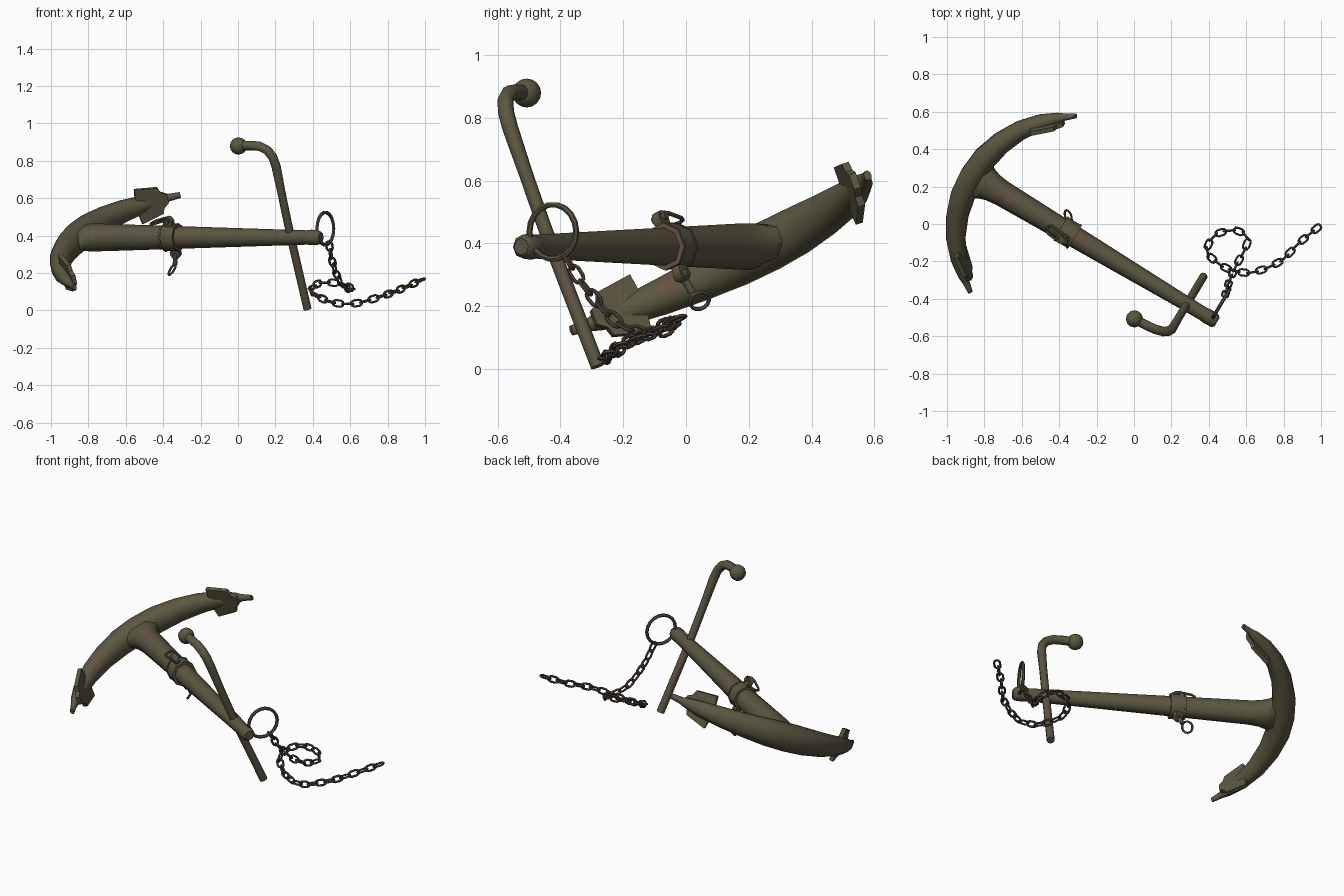
import bpy, bmesh, math
from mathutils import Vector, Matrix

if "Cube" in bpy.data.objects:
    bpy.data.objects.remove(bpy.data.objects["Cube"])

def material(name, rgb):
    m = bpy.data.materials.new(name)
    m.diffuse_color = (*rgb, 1)
    m.use_nodes = True
    m.node_tree.nodes["Principled BSDF"].inputs["Base Color"].default_value = m.diffuse_color
    return m

OLIVE = material("olive_iron", (0.105, 0.095, 0.052))
RUST = material("rust_patch", (0.125, 0.085, 0.056))
CHAIN = material("brown_chain_iron", (0.088, 0.06, 0.047))
RING = material("weathered_ring_iron", (0.095, 0.078, 0.05))

# Anchor frame: x along the arms, y along the shank to the crown, z along the stock
O = Vector((0.283, -0.428, 0.39))
U = Vector((-0.858, 0.514, 0)).normalized()
tilt = math.radians(24.2)
P = Vector((U.y, -U.x, 0))
V = P * math.cos(tilt) + Vector((0, 0, math.sin(tilt)))
N = V.cross(U)

def L(x, y, z):
    return O + V * x + U * y + N * z

def tube(bm, pts, radii, up, sides=8, closed=False):
    """Loft a polygon section along a path; radii are (side, up) pairs."""
    n, rings = len(pts), []
    for i, p in enumerate(pts):
        a = pts[(i - 1) % n] if closed or i else p
        b = pts[(i + 1) % n] if closed or i < n - 1 else p
        t = (b - a).normalized()
        side = t.cross(up).normalized()
        rs, ru = radii[i] if isinstance(radii, list) else (radii, radii)
        k = 1 / math.cos(math.pi / sides) ** 0.5
        rings.append([bm.verts.new(p + side * rs * k * math.cos(w) + up * ru * k * math.sin(w))
                      for w in (2 * math.pi * (j + 0.5) / sides for j in range(sides))])
    for i in range(n if closed else n - 1):
        r, q = rings[i], rings[(i + 1) % n]
        for j in range(sides):
            bm.faces.new((r[j], r[(j + 1) % sides], q[(j + 1) % sides], q[j]))
    if not closed:
        bm.faces.new(rings[0])
        bm.faces.new(rings[-1])

def finish(name, bm, mat, patches=(), smooth=50):
    bmesh.ops.recalc_face_normals(bm, faces=bm.faces)
    # rust spots: faces close to a patch centre
    for f in bm.faces:
        c = f.calc_center_median()
        f.material_index = int(any((c - p).length < r for p, r in patches))
    me = bpy.data.meshes.new(name)
    bm.to_mesh(me)
    bm.free()
    me.materials.append(mat)
    me.materials.append(RUST)
    ob = bpy.data.objects.new(name, me)
    bpy.context.collection.objects.link(ob)
    if smooth:
        bpy.ops.object.select_all(action='DESELECT')
        ob.select_set(True)
        bpy.context.view_layer.objects.active = ob
        bpy.ops.object.shade_smooth_by_angle(angle=math.radians(smooth))

def dense(rows, k):
    """Linear subdivision of rows of numbers."""
    out = [rows[0]]
    for a, b in zip(rows, rows[1:]):
        out += [tuple(x + (y - x) * j / k for x, y in zip(a, b)) for j in range(1, k + 1)]
    return out

def circle(c, normal, r, n):
    a = normal.orthogonal().normalized()
    b = normal.cross(a)
    return [c + (a * math.cos(t) + b * math.sin(t)) * r
            for t in (2 * math.pi * i / n for i in range(n))]

def stadium(c, t, side, length, width, n=4):
    """Chain link centre line: straight sides, round ends."""
    pts, r = [], width / 2
    for s in (1, -1):
        for i in range(n + 1):
            w = -math.pi / 2 + math.pi * i / n
            pts.append(c + t * s * (length / 2 - r + r * math.cos(w)) + side * s * r * math.sin(w))
    return pts

# Shank, tapering to the ring end and flaring into the crown
rows = [(-0.188, 0.026, 0.026), (-0.175, 0.037, 0.037), (-0.13, 0.04, 0.04), (-0.10, 0.036, 0.037),
        (-0.05, 0.037, 0.039), (0.05, 0.039, 0.041)]
rows += dense([(0.05, 0.039, 0.041), (1.15, 0.066, 0.071)], 16)[1:]
rows += [(1.21, 0.074, 0.071), (1.25, 0.09, 0.068), (1.285, 0.115, 0.06), (1.31, 0.13, 0.045)]
bm = bmesh.new()
tube(bm, [L(0, r[0], 0) for r in rows], [r[1:] for r in rows], N)
finish("shank", bm, OLIVE, [(L(0, 1.13, 0.07), 0.055), (L(0.03, 0.62, 0.05), 0.05),
                            (L(0.05, 0.68, -0.01), 0.05), (L(-0.04, 0.62, -0.03), 0.04)])

# Curved arms with pointed bills, drooping slightly at the tips
half = [(0, 1.335, 0.07, 0.08), (0.12, 1.328, 0.066, 0.077), (0.25, 1.295, 0.058, 0.068),
        (0.37, 1.24, 0.05, 0.058), (0.47, 1.168, 0.041, 0.046), (0.54, 1.1, 0.028, 0.03),
        (0.565, 1.072, 0.018, 0.02), (0.603, 1.025, 0.012, 0.016)]
full = [(-r[0], *r[1:]) for r in reversed(half[1:])] + half
full = dense(full, 2)
bm = bmesh.new()
tube(bm, [L(r[0], r[1], -0.022 * (r[0] / 0.6) ** 2) for r in full], [r[2:] for r in full], N)
finish("arms", bm, OLIVE, [(L(0.02, 1.33, -0.08), 0.05), (L(-0.3, 1.22, 0.03), 0.045),
                           (L(0.24, 1.3, -0.06), 0.04)])

# Flukes: shield plates on the inner side of each arm
outline = [(-0.085, 0.03), (-0.075, 0.1), (0.05, 0.075), (0.06, 0.045), (0.09, 0.025)]
outline += [(s, -w) for s, w in reversed(outline)]
for s, label in ((1, "upper"), (-1, "lower")):
    bm = bmesh.new()
    loops = []
    for d in (-0.012, 0.012):
        loops.append([bm.verts.new(L(s * (0.473 + 0.66 * a - 0.75 * d), 1.13 - 0.75 * a - 0.66 * d, w - 0.01))
                      for a, w in outline])
    bm.faces.new(loops[0])
    bm.faces.new(loops[1])
    for i in range(len(outline)):
        j = (i + 1) % len(outline)
        bm.faces.new((loops[0][i], loops[0][j], loops[1][j], loops[1][i]))
    finish(label + "_fluke", bm, OLIVE, smooth=0)

# Stock rod with bent top and ball end
path = [(0, 0, -0.418), (0, 0, -0.38), (0, 0, -0.2), (0, 0, -0.05), (0.002, 0, 0.08), (0.008, 0, 0.25),
        (0.015, 0, 0.41), (0.017, 0.008, 0.462), (0.017, 0.032, 0.503), (0.015, 0.075, 0.528),
        (0.011, 0.13, 0.534), (0.007, 0.19, 0.534)]
bm = bmesh.new()
tube(bm, [L(*p) for p in path], [(0.022, 0.022)] * 6 + [(0.025, 0.025)] * 6, V, 10)
finish("stock", bm, OLIVE, [(L(0, 0, -0.12), 0.09)])
bm = bmesh.new()
bmesh.ops.create_uvsphere(bm, u_segments=12, v_segments=8, radius=0.046,
                          matrix=Matrix.Translation(L(0.007, 0.2, 0.533)))
finish("stock_ball", bm, OLIVE)

# Clamp around the shank, with rusty rims
bm = bmesh.new()
tube(bm, [L(0, 0.70, 0), L(0, 0.785, 0)], [(0.068, 0.071)] * 2, N)
finish("clamp_band", bm, OLIVE)
bm = bmesh.new()
for y in (0.698, 0.776):
    tube(bm, [L(0, y, 0), L(0, y + 0.011, 0)], [(0.071, 0.074)] * 2, N)
finish("clamp_rims", bm, RUST)

# Clamp lugs and bolts above and below
for s, label in ((1, "upper"), (-1, "lower")):
    bm = bmesh.new()
    tube(bm, [L(-0.014, 0.74, s * 0.092), L(0.014, 0.74, s * 0.092)], 0.029, N, 10)
    tube(bm, [L(-0.026, 0.74, s * 0.1), L(0.026, 0.74, s * 0.1)], 0.013, N, 8)
    finish(label + "_clamp_lug", bm, OLIVE)

# Link lying on the shank, and ring hanging below it from a short eye
bm = bmesh.new()
lie = (U * 0.97 - N * 0.24).normalized()
tube(bm, stadium(L(0, 0.79, 0.098), lie, V, 0.125, 0.05), 0.0065, lie.cross(V), 6, True)
finish("clamp_link", bm, OLIVE)
bm = bmesh.new()
tube(bm, [L(0, 0.742, -0.1), L(0, 0.762, -0.158)], 0.012, V, 8)
finish("clamp_eye", bm, OLIVE)
bm = bmesh.new()
nr = Vector((0.8, 0.3, -0.5)).normalized()
tube(bm, circle(Vector((-0.352, 0.043, 0.218)), nr, 0.032, 14), 0.006, nr, 6, True)
finish("clamp_ring", bm, OLIVE)

# Large shackle ring through the shank end
bm = bmesh.new()
tube(bm, circle(Vector((0.467, -0.424, 0.437)), U, 0.087, 18), 0.009, U, 6, True)
finish("shackle_ring", bm, RING)

# Chain: links spaced along a smooth path
way = [Vector(p) for p in (
    (0.485, -0.388, 0.365), (0.505, -0.32, 0.26), (0.545, -0.225, 0.155), (0.59, -0.14, 0.115),
    (0.605, -0.075, 0.12), (0.54, -0.035, 0.145), (0.435, -0.06, 0.145), (0.392, -0.145, 0.105),
    (0.457, -0.215, 0.06), (0.54, -0.25, 0.037), (0.64, -0.257, 0.04), (0.78, -0.2, 0.08),
    (0.885, -0.1, 0.12), (0.985, -0.017, 0.165))]
fine = []
ext = [way[0] * 2 - way[1]] + way + [way[-1] * 2 - way[-2]]
for a, b, c, d in zip(ext, ext[1:], ext[2:], ext[3:]):
    for i in range(20):
        t = i / 20
        fine.append(0.5 * (2 * b + (c - a) * t + (2 * a - 5 * b + 4 * c - d) * t * t
                           + (3 * b - a - 3 * c + d) * t ** 3))
fine.append(way[-1])
pitch, run, spots = 0.0485, 0.025, []
for a, b in zip(fine, fine[1:]):
    run += (b - a).length
    if run >= pitch:
        run -= pitch
        spots.append((b, (b - a).normalized()))
bm = bmesh.new()
for i, (p, t) in enumerate(spots):
    flat = t.cross(Vector((0, 0, 1))).normalized()
    side = flat if i % 2 == 0 else t.cross(flat)
    tube(bm, stadium(p, t, side, 0.06, 0.033), 0.006, t.cross(side), 6, True)
finish("chain", bm, CHAIN)
